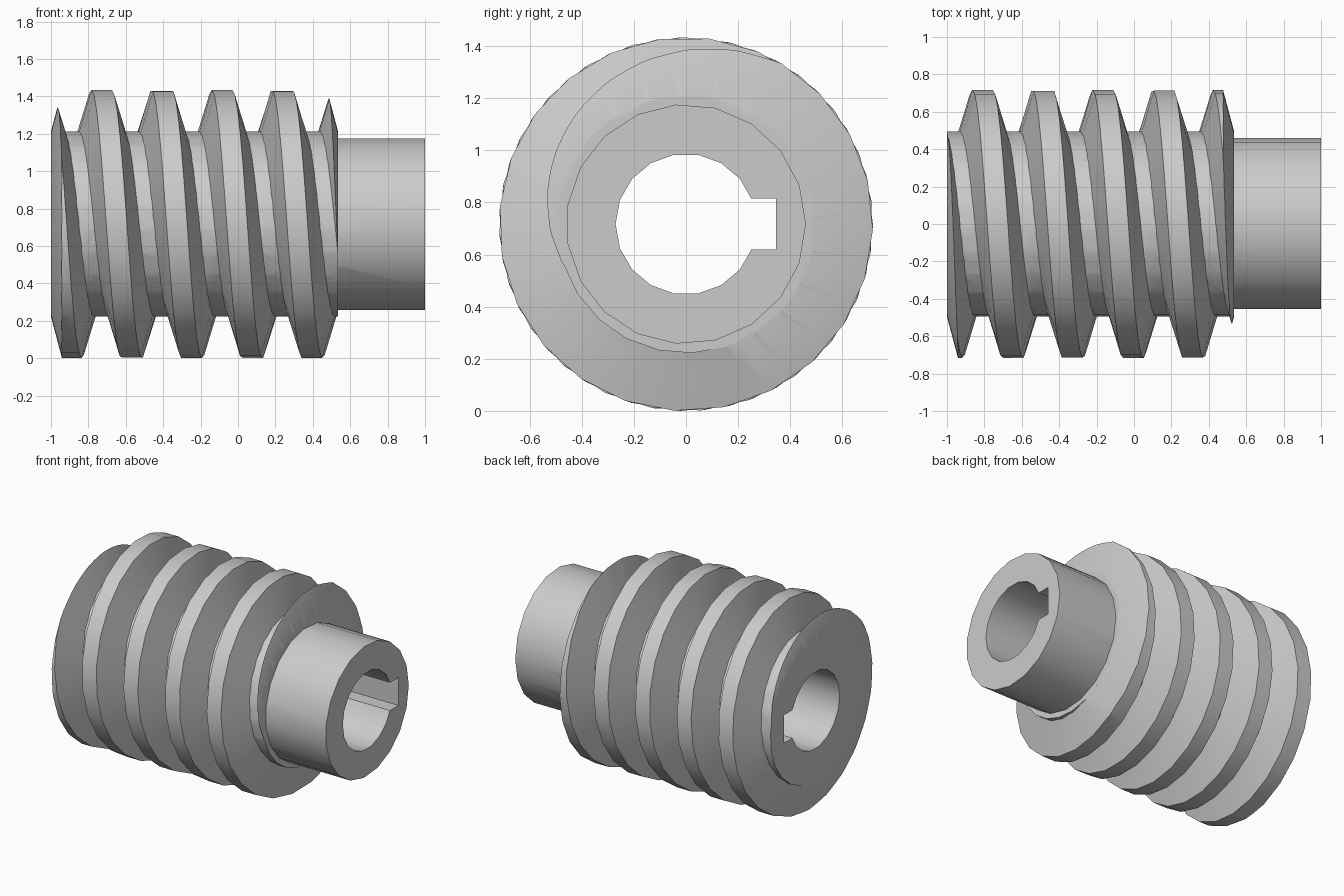
import bpy, bmesh, math

cube = bpy.data.objects.get("Cube")
if cube:
    bpy.data.objects.remove(cube)

AXIS_Z = 0.717          # height of the shaft axis
TIP, ROOT = 0.717, 0.495
LEAD = 0.322
LEFT, SHOULDER, RIGHT = -1.0, 0.535, 1.0

steel = bpy.data.materials.new("plain grey steel")
steel.use_nodes = True
grey = (0.6, 0.6, 0.6, 1)
steel.diffuse_color = grey
steel.node_tree.nodes["Principled BSDF"].inputs["Base Color"].default_value = grey


def ring_point(x, r, a):
    return (x, r * math.cos(a), AXIS_Z + r * math.sin(a))


def loft(name, rings):
    """Closed solid joining successive rings of points, capped at both ends."""
    bm = bmesh.new()
    loops = [[bm.verts.new(p) for p in ring] for ring in rings]
    for a, b in zip(loops, loops[1:]):
        for i in range(len(a)):
            j = (i + 1) % len(a)
            bm.faces.new((a[i], a[j], b[j], b[i]))
    bm.faces.new(loops[0])
    bm.faces.new(loops[-1])
    bmesh.ops.recalc_face_normals(bm, faces=bm.faces)
    mesh = bpy.data.meshes.new(name)
    bm.to_mesh(mesh)
    bm.free()
    mesh.materials.append(steel)
    obj = bpy.data.objects.new(name, mesh)
    bpy.context.collection.objects.link(obj)
    return obj


def lathe(name, profile, sides, start=0.0):
    """Solid of revolution about the shaft from (x, radius) pairs."""
    return loft(name, [[ring_point(x, r, start + math.tau * i / sides)
                        for i in range(sides)] for x, r in profile])


def combine(target, tool, operation):
    mod = target.modifiers.new(operation.lower(), "BOOLEAN")
    mod.operation, mod.object, mod.solver = operation, tool, "EXACT"
    bpy.context.view_layer.objects.active = target
    bpy.ops.object.modifier_apply(modifier=mod.name)
    bpy.data.objects.remove(tool)


# Helical thread: trapezoid swept past both ends of the body
section = ((-0.134, 0.45), (-0.121, ROOT), (-0.055, TIP),
           (0.055, TIP), (0.121, ROOT), (0.134, 0.45))
step = math.radians(15.3)
rings = []
for i in range(-36, 148):
    a = i * step
    centre = -0.81 + LEAD * a / math.tau
    rings.append([ring_point(centre + dx, r, a) for dx, r in section])
worm = loft("worm_gear", rings)

# Trim the thread to the coned ends of the body
chamfer = 0.065
envelope = lathe("end_trim", [(LEFT, ROOT), (LEFT + chamfer, 0.74),
                              (SHOULDER - chamfer, 0.74), (SHOULDER, ROOT)], 72)
combine(worm, envelope, "INTERSECT")

# Root cylinder and hub
combine(worm, lathe("root_core", [(LEFT, ROOT), (SHOULDER, ROOT)], 24, 0.05), "UNION")
combine(worm, lathe("hub", [(SHOULDER - 0.2, 0.46), (RIGHT, 0.46)], 19), "UNION")

# Bore with keyway on the back side
combine(worm, lathe("bore", [(LEFT - 0.1, 0.27), (RIGHT + 0.1, 0.27)], 18), "DIFFERENCE")
half = 0.0975
keyway = loft("keyway", [[(x, y, AXIS_Z + z) for y, z in
                          ((0.1, -half), (0.345, -half), (0.345, half), (0.1, half))]
                         for x in (LEFT - 0.1, RIGHT + 0.1)])
combine(worm, keyway, "DIFFERENCE")

# Smooth round walls, sharp machined edges
bpy.ops.object.select_all(action="DESELECT")
worm.select_set(True)
bpy.context.view_layer.objects.active = worm
bpy.ops.object.shade_smooth_by_angle(angle=math.radians(30))
